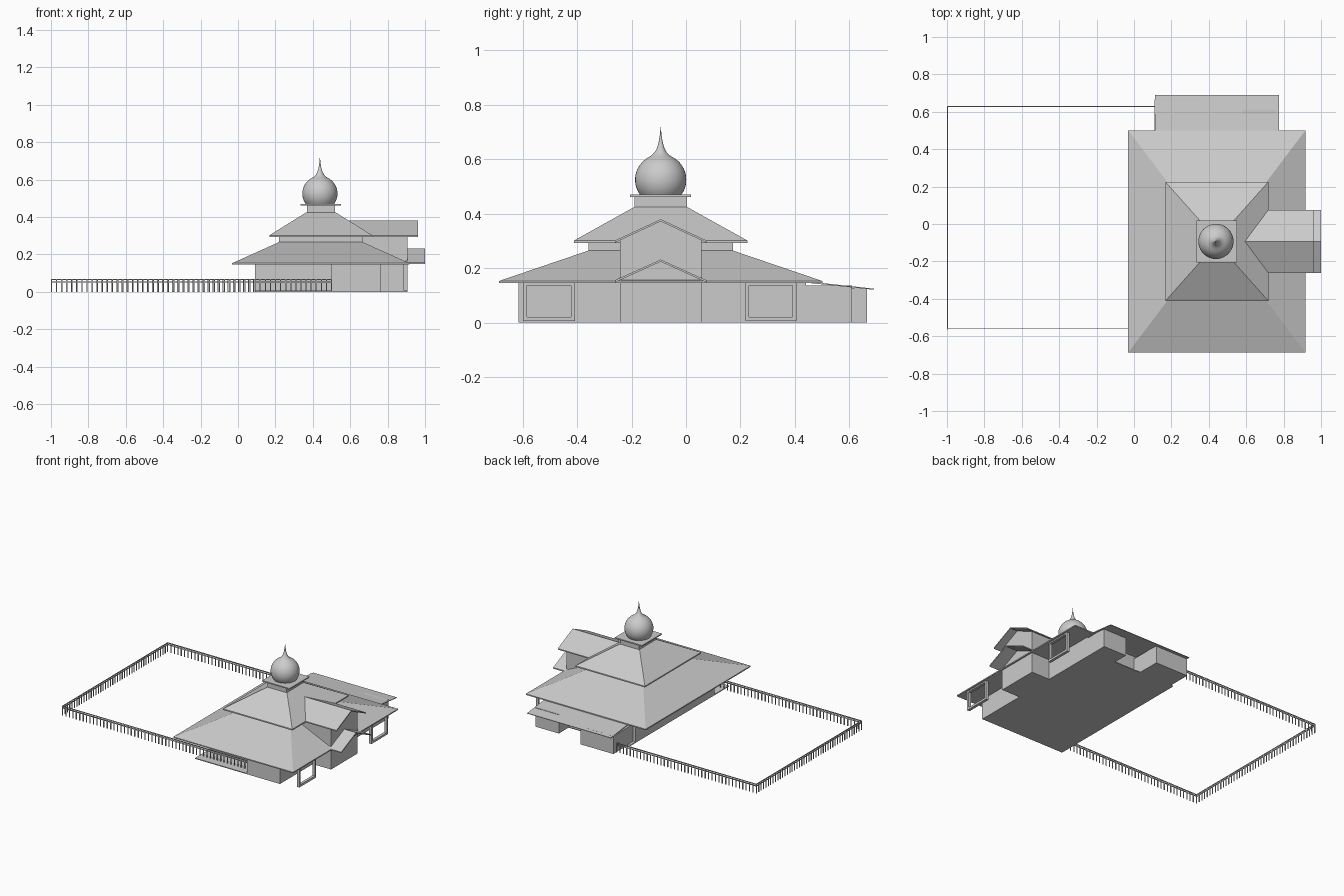
import bpy, bmesh, math

if "Cube" in bpy.data.objects:
    bpy.data.objects.remove(bpy.data.objects["Cube"])

CX, CY = 0.443, -0.093


def make(name, verts, faces):
    me = bpy.data.meshes.new(name)
    me.from_pydata(verts, [], faces)
    bm = bmesh.new()
    bm.from_mesh(me)
    bmesh.ops.recalc_face_normals(bm, faces=bm.faces)
    bm.to_mesh(me)
    bm.free()
    ob = bpy.data.objects.new(name, me)
    bpy.context.collection.objects.link(ob)
    return ob


def boxes(name, items):
    """One object out of boxes given as (x0, x1, y0, y1, z0, z1)."""
    vs, fs = [], []
    for x0, x1, y0, y1, z0, z1 in items:
        n = len(vs)
        vs += [(x, y, z) for z in (z0, z1) for x, y in ((x0, y0), (x1, y0), (x1, y1), (x0, y1))]
        fs += [tuple(n + i for i in f) for f in
               ((3, 2, 1, 0), (4, 5, 6, 7), (0, 1, 5, 4), (1, 2, 6, 5), (2, 3, 7, 6), (3, 0, 4, 7))]
    return make(name, vs, fs)


def extrude_x(name, profile, x0, x1):
    """Extrude a (y, z) outline along x."""
    n = len(profile)
    vs = [(x, y, z) for x in (x0, x1) for y, z in profile]
    fs = [tuple(range(n)), tuple(range(n, 2 * n))]
    fs += [(i, (i + 1) % n, n + (i + 1) % n, n + i) for i in range(n)]
    return make(name, vs, fs)


def stack(name, rings):
    """Loft centred rectangles given as (half_x, half_y, z)."""
    vs, fs = [], []
    for hx, hy, z in rings:
        vs += [(CX + sx * hx, CY + sy * hy, z) for sx, sy in ((-1, -1), (1, -1), (1, 1), (-1, 1))]
    for r in range(len(rings) - 1):
        fs += [(4*r + i, 4*r + (i + 1) % 4, 4*r + 4 + (i + 1) % 4, 4*r + 4 + i) for i in range(4)]
    n = len(vs)
    fs += [(0, 1, 2, 3), (n - 4, n - 3, n - 2, n - 1)]
    return make(name, vs, fs)


# Hipped roofs, drum, neck and dome slab
stack("lower_roof", [(.474, .594, .145), (.474, .594, .153), (.225, .265, .265)])
stack("upper_drum", [(.225, .265, .25), (.225, .265, .295)])
stack("upper_roof", [(.275, .318, .293), (.275, .318, .302), (.078, .097, .425)])
stack("dome_neck", [(.075, .097, .42), (.075, .097, .462)])
stack("dome_slab", [(.108, .112, .462), (.108, .112, .470)])

# Onion dome with spire, turned from a profile
R, CZ = .094, .525
prof = [(R * math.cos(math.radians(a)), CZ + R * math.sin(math.radians(a)))
        for a in range(-36, 61, 6)]
prof += [(.034, .614), (.022, .626), (.013, .643), (.007, .665), (.003, .690), (.0006, .718)]
SEG = 40
vs = [(CX - .005 + r * math.cos(2 * math.pi * k / SEG), CY + r * math.sin(2 * math.pi * k / SEG), z)
      for r, z in prof for k in range(SEG)]
fs = [(j*SEG + k, j*SEG + (k + 1) % SEG, (j + 1)*SEG + (k + 1) % SEG, (j + 1)*SEG + k)
      for j in range(len(prof) - 1) for k in range(SEG)]
fs += [tuple(range(SEG)), tuple(range(len(vs) - SEG, len(vs)))]
dome = make("dome", vs, fs)
bpy.context.view_layer.objects.active = dome
dome.select_set(True)
bpy.ops.object.shade_smooth_by_angle(angle=math.radians(40))


# Gabled entrance: two projecting roofs over a tall bay
def gable(name, apex, eave, x0, x1, half=.168, t=.008):
    extrude_x(name, [(CY - half, eave), (CY, apex), (CY + half, eave),
                     (CY + half, eave - t), (CY, apex - t), (CY - half, eave - t)], x0, x1)


gable("upper_gable_roof", .380, .302, .55, .963)
gable("lower_gable_roof", .232, .156, .72, 1.0)
extrude_x("entrance_bay", [(CY - .15, 0), (CY + .15, 0), (CY + .15, .303),
                           (CY, .373), (CY - .15, .303)], .56, .907)

# Walls: main hall, front corner room, rear rooms, floor of the veranda
boxes("main_walls", [
    (.09, .763, -.45, .44, 0, .147),
    (.50, .763, -.615, -.45, 0, .147),
    (.58, .763, .44, .61, 0, .136),
    (.11, .37, .44, .665, 0, .128)])
boxes("floor_slab", [(.09, .763, -.615, .50, 0, .006)])

# Lean-to roof at the back
extrude_x("rear_roof", [(.46, .150), (.69, .125), (.69, .121), (.46, .145)], .113, .775)

# Hanging rectangular frames under the right eave
for side, (a, b) in (("front", (-.598, -.408)), ("rear", (.218, .405))):
    boxes(side + "_eave_frame", [
        (.885, .905, a, a + .014, .006, .147),
        (.885, .905, b - .014, b, .006, .147),
        (.885, .905, a, b, .006, .021),
        (.885, .905, a, b, .136, .147)])


# Courtyard fence: rails plus evenly spaced balusters
def fence(name, p, q, step=.027):
    (x0, y0), (x1, y1) = p, q
    t = .0022
    items = [(x0 - t, x1 + t, y0 - t, y1 + t, z, z + .006) for z in (.050, .062)]
    n = round(math.hypot(x1 - x0, y1 - y0) / step)
    for i in range(n + 1):
        x, y = x0 + (x1 - x0) * i / n, y0 + (y1 - y0) * i / n
        items.append((x - .003 if y0 == y1 else x - t, x + .003 if y0 == y1 else x + t,
                      y - .003 if x0 == x1 else y - t, y + .003 if x0 == x1 else y + t, 0, .064))
    boxes(name, items)


fence("front_fence", (-.997, -.56), (.50, -.56))
fence("left_fence", (-.997, -.56), (-.997, .628))
fence("rear_fence", (-.997, .628), (.11, .628))
